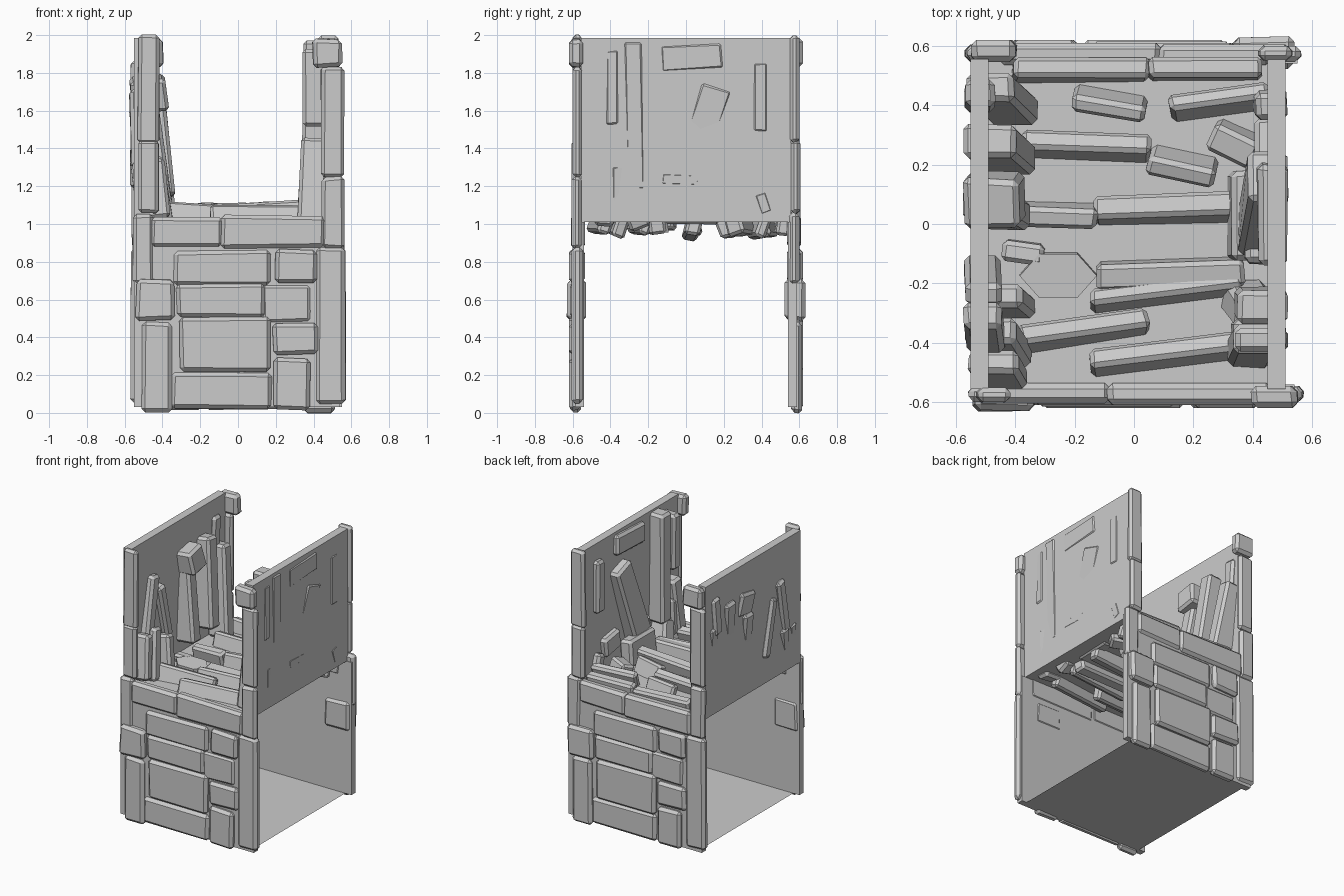
import bpy, bmesh, random
from math import radians, pi
from mathutils import Matrix, Vector, Euler

random.seed(4)


def stone(name, c, size, rot=(0, 0, 0), bevel=0.014, jit=0.006, spin=False):
    """Chamfered, slightly irregular block; spin turns it 180 degrees about z."""
    bm = bmesh.new()
    bmesh.ops.create_cube(bm, size=1)
    for v in bm.verts:
        v.co = Vector([v.co[i] * size[i] + random.uniform(-jit, jit) * (size[i] > 0.09)
                       for i in range(3)])
    if bevel:
        bmesh.ops.bevel(bm, geom=bm.edges[:], offset=min(bevel, min(size) * 0.35),
                        segments=1, affect='EDGES')
    m = Matrix.Translation(c) @ Euler([radians(a) for a in rot]).to_matrix().to_4x4()
    if spin:
        m = Matrix.Rotation(pi, 4, 'Z') @ m
    bm.transform(m)
    me = bpy.data.meshes.new(name)
    bm.to_mesh(me)
    bm.free()
    ob = bpy.data.objects.new(name, me)
    bpy.context.collection.objects.link(ob)
    return ob


def panel(name, lo, hi, spin=False):
    c = [(a + b) / 2 for a, b in zip(lo, hi)]
    s = [b - a for a, b in zip(lo, hi)]
    return stone(name, c, s, bevel=0, jit=0, spin=spin)


def sheet(name, z):
    me = bpy.data.meshes.new(name)
    x, y = 0.5, 0.56
    me.from_pydata([(-x, -y, z), (x, -y, z), (x, y, z), (-x, y, z)], [], [(0, 1, 2, 3)])
    bpy.context.collection.objects.link(bpy.data.objects.new(name, me))


# Flat ground sheet and upper walkway sheet
sheet("ground_sheet", 0.03)
sheet("walkway_sheet", 1.01)

# Facing stones: x0, x1, z0, z1, outer y, inner y
facing = [
    (-0.56, -0.45, 0.68, 1.055, -0.60, -0.545),
    (-0.46, -0.08, 0.88, 1.04, -0.605, -0.535),
    (-0.09, 0.46, 0.875, 1.045, -0.61, -0.535),
    (0.445, 0.565, 0.87, 1.25, -0.605, -0.55),
    (0.415, 0.57, 0.05, 0.875, -0.605, -0.545),
    (0.195, 0.415, 0.69, 0.865, -0.62, -0.535),
    (0.185, 0.42, 0.31, 0.475, -0.62, -0.54),
    (0.13, 0.39, 0.48, 0.68, -0.60, -0.55),
    (0.19, 0.38, 0.015, 0.29, -0.62, -0.555),
    (-0.34, 0.17, 0.675, 0.86, -0.61, -0.55),
    (-0.325, 0.14, 0.505, 0.685, -0.615, -0.54),
    (-0.31, 0.17, 0.215, 0.505, -0.62, -0.54),
    (-0.355, 0.175, 0.02, 0.215, -0.61, -0.55),
    (-0.54, -0.335, 0.49, 0.705, -0.63, -0.525),
    (-0.51, -0.35, 0.0, 0.48, -0.615, -0.555),
    # upper corner posts
    (-0.53, -0.42, 1.43, 2.0, -0.60, -0.55),
    (-0.525, -0.42, 1.055, 1.44, -0.605, -0.555),
    (0.395, 0.55, 1.83, 1.98, -0.62, -0.545),
    (0.44, 0.56, 1.25, 1.83, -0.60, -0.55),
]
for side, spin in (("front", False), ("back", True)):
    panel(side + "_wall_panel", (-0.55, -0.587, 0.03), (0.54, -0.54, 1.01), spin)
    for i, (x0, x1, z0, z1, y0, y1) in enumerate(facing):
        stone(f"{side}_stone_{i}", ((x0 + x1) / 2, (y0 + y1) / 2, (z0 + z1) / 2),
              (x1 - x0, y1 - y0, z1 - z0), bevel=0.02, spin=spin)

# Upper side walls
panel("left_wall", (-0.55, -0.555, 1.01), (-0.49, 0.555, 1.985))
panel("right_wall", (0.45, -0.555, 1.01), (0.51, 0.555, 1.985))

# Walkway planks: x, y, length, width, height, turn, roll
planks = [
    (-0.18, 0.515, 0.46, 0.07, 0.14, 0, -12), (0.24, 0.52, 0.38, 0.07, 0.14, 0, -8),
    (-0.08, 0.415, 0.25, 0.06, 0.19, -10, 20), (0.29, 0.40, 0.34, 0.06, 0.20, 8, -20),
    (-0.16, 0.255, 0.43, 0.07, 0.17, -2, -18), (0.165, 0.205, 0.23, 0.07, 0.19, -12, 22),
    (-0.25, 0.035, 0.26, 0.07, 0.17, -2, 12), (0.13, 0.045, 0.53, 0.08, 0.19, 2, -14),
    (0.12, -0.165, 0.50, 0.09, 0.15, 2, 8), (0.11, -0.235, 0.52, 0.06, 0.15, 7, -18),
    (-0.37, -0.095, 0.14, 0.07, 0.10, -8, 5),
    (-0.17, -0.365, 0.44, 0.07, 0.16, 8, -18), (0.10, -0.445, 0.50, 0.07, 0.15, 7, -20),
    (0.34, 0.28, 0.17, 0.10, 0.16, -25, 15),
]
for i, (x, y, l, w, h, turn, roll) in enumerate(planks):
    stone(f"walkway_plank_{i}", (x, y, 1.02), (l, w, h),
          (roll, random.uniform(-4, 4), turn), bevel=0.015)

# Six-sided flat slab on the walkway
bpy.ops.mesh.primitive_cylinder_add(vertices=6, radius=0.13, depth=0.12,
                                    location=(-0.255, -0.17, 1.01), rotation=(0, 0, pi / 6))
bpy.context.object.name = "walkway_slab"
bpy.context.object.data.transform(Matrix.Rotation(pi / 6, 4, 'Z'))
bpy.context.object.rotation_euler = (0.08, 0, 0)
bpy.context.object.scale = (1, 0.65, 1)

# Left wall stones: x, y, z, thickness, width, height, lean (about y), tilt (about x)
left = [
    (-0.445, 0.42, 1.33, 0.16, 0.10, 0.66, -7, -7),
    (-0.45, 0.25, 1.46, 0.18, 0.11, 0.64, -6, -6),
    (-0.47, 0.08, 1.69, 0.19, 0.17, 0.17, -6, 10),
    (-0.465, 0.05, 1.36, 0.16, 0.10, 0.52, -8, -4),
    (-0.51, -0.19, 1.40, 0.12, 0.08, 0.42, 0, 14),
    (-0.505, -0.35, 1.50, 0.13, 0.09, 0.42, -2, -12),
    (-0.46, -0.40, 1.17, 0.18, 0.09, 0.36, -8, -14),
    (-0.43, -0.26, 1.12, 0.15, 0.08, 0.28, -10, -8),
    (-0.46, -0.49, 1.18, 0.17, 0.08, 0.32, -6, -10),
    (-0.52, 0.43, 1.72, 0.10, 0.09, 0.28, 0, -5),
]
# Right wall stones, same layout
right = [
    (0.465, 0.395, 1.67, 0.105, 0.09, 0.38, 0, 0),
    (0.465, 0.03, 1.885, 0.10, 0.34, 0.15, 0, 3),
    (0.435, 0.07, 1.45, 0.14, 0.18, 0.60, 3, -18),
    (0.43, -0.27, 1.57, 0.17, 0.11, 0.80, 0.5, 1),
    (0.43, -0.39, 1.72, 0.17, 0.08, 0.41, 0, 0),
    (0.42, -0.36, 1.18, 0.18, 0.08, 0.27, 1, 0),
    (0.445, -0.03, 1.235, 0.14, 0.21, 0.08, 0, -2),
    (0.37, 0.03, 1.10, 0.10, 0.30, 0.20, 6, 0),
    (0.46, 0.41, 1.11, 0.11, 0.08, 0.13, 0, 18),
    (0.39, -0.27, 1.08, 0.14, 0.11, 0.20, 15, 20),
    (0.395, -0.41, 1.22, 0.14, 0.10, 0.46, 3, -6),
    (0.45, 0.26, 1.20, 0.09, 0.18, 0.14, 0, -8),
]
for side, rows in (("left", left), ("right", right)):
    for i, (x, y, z, t, w, h, lean, tilt) in enumerate(rows):
        stone(f"{side}_wall_stone_{i}", (x, y, z), (t, w, h), (tilt, lean, 0), bevel=0.018)
